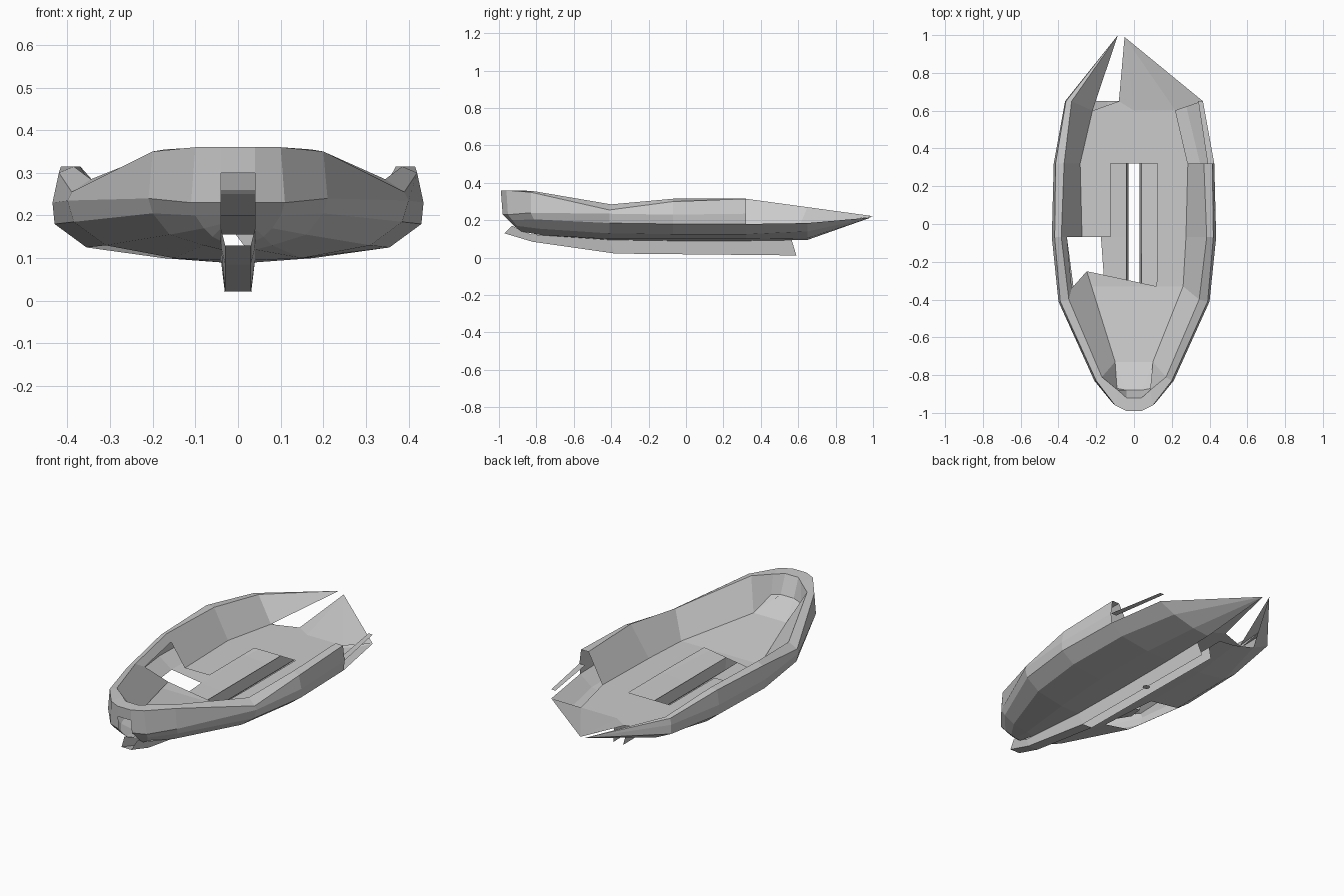
import bpy
import bmesh

default_cube = bpy.data.objects.get("Cube")
if default_cube:
    bpy.data.objects.remove(default_cube, do_unlink=True)

grey = bpy.data.materials.new("plain grey")
grey.use_nodes = True
colour = (0.6, 0.6, 0.6, 1)
grey.diffuse_color = colour
grey.node_tree.nodes["Principled BSDF"].inputs["Base Color"].default_value = colour


def make_part(name, polygons):
    """Join a list of point loops into one flat shaded sheet."""
    bm = bmesh.new()
    for polygon in polygons:
        loop = []
        for point in polygon:
            if point not in loop:
                loop.append(point)
        if len(loop) > 2:
            bm.faces.new([bm.verts.new(point) for point in loop])
    bmesh.ops.remove_doubles(bm, verts=bm.verts, dist=0.0005)
    mesh = bpy.data.meshes.new(name)
    bm.to_mesh(mesh)
    bm.free()
    mesh.materials.append(grey)
    part = bpy.data.objects.new(name, mesh)
    bpy.context.collection.objects.link(part)
    return part


# Lengthwise lines of the boat, each sampled at seven stations from bow to stern
outer_y = [-.99, -.96, -.83, -.41, -.07, .32, .65]
rim_y = [-.92, -.88, -.81, -.4, -.07, .32, .65]
floor_y = [-.88, -.87, -.73, -.33, -.07, .32, .6]
bow_lean = [1, .8, .5, 0, 0, 0, 0]
floor_z = [.26, .25, .2, .155, .155, .155, .155]

lines = [
    # garboard, beside the keel
    (outer_y, [.04, .04, .04, .04, .04, .04, .04], [.17, .14, .12, .095, .09, .09, .095]),
    # bilge
    (outer_y, [.04, .06, .08, .15, .175, .175, .14], [.17, .15, .13, .1, .1, .1, .105]),
    # chine
    (outer_y, [.04, .08, .16, .31, .355, .35, .27], [.18, .17, .155, .13, .125, .125, .14]),
    # lower wale
    (outer_y, [.04, .1, .2, .385, .43, .42, .365], [.2, .2, .205, .185, .18, .18, .185]),
    # upper wale
    (outer_y, [.04, .11, .21, .4, .435, .425, .365], [.23, .23, .24, .235, .23, .235, .235]),
    # outer rim
    (outer_y, [.04, .1, .2, .39, .42, .415, .36], [.36, .36, .35, .255, .3, .315, .27]),
    # inner rim
    (rim_y, [.04, .085, .17, .345, .385, .37, .33], [.36, .36, .355, .285, .315, .315, .27]),
    # floor edge
    (floor_y, [.04, .09, .1, .26, .275, .285, .22], floor_z),
    # floor middle, leaving a long well open amidships
    (floor_y, [0, 0, 0, .12, .125, .125, 0], floor_z),
]
GARBOARD, BILGE, CHINE, LOW_WALE, WALE, RIM, INNER, EDGE, MIDDLE = range(9)
STERN = 6
apex = {1: (-.05, .99, .215), -1: (-.085, 1, .222)}


def point(side, station, line):
    if station > STERN:
        return apex[side]
    ys, xs, zs = lines[line]
    y, x, z = ys[station], xs[station], zs[station]
    if line <= RIM:
        y += max(0, .24 - z) * bow_lean[station]
    return (side * x, y, z)


# Panels that are open on each side, as (station, line)
openings = {
    1: {(5, LOW_WALE), (5, WALE), (5, RIM), (5, INNER),
        (6, LOW_WALE), (6, WALE), (6, RIM), (6, INNER)},
    -1: {(2, INNER), (3, BILGE), (3, INNER), (3, EDGE),
         (6, GARBOARD), (6, BILGE), (6, EDGE)},
}


def planking(name, side, first, last):
    """Panels between neighbouring lines along the whole boat."""
    panels = []
    for line in range(first, last):
        for station in range(STERN + 1):
            if (station, line) in openings[side]:
                continue
            quad = [point(side, station, line), point(side, station + 1, line),
                    point(side, station + 1, line + 1), point(side, station, line + 1)]
            panels.append(quad if side > 0 else quad[::-1])
    make_part(name, panels)


for side, word in ((1, "left"), (-1, "right")):
    planking("hull_" + word, side, GARBOARD, WALE)
    planking("topside_" + word, side, WALE, RIM)
    planking("rim_" + word, side, RIM, INNER)
    planking("inner_wall_" + word, side, INNER, EDGE)
    planking("floor_" + word, side, EDGE, MIDDLE)

# Thin ledge and stern panel on the cut-down left quarter
make_part("ledge_left", [
    [point(1, 5, WALE), point(1, 6, WALE), (.34, .65, .235), (.39, .32, .235)],
])
make_part("stern_panel_left", [
    [point(1, 6, EDGE), point(1, 6, LOW_WALE), apex[1]],
])

# Inner wall running down to the opening on the right
wall_front = (-.33, -.34, .25)
deck_corner = (-.25, -.25, .155)
make_part("opening_wall_right", [
    [point(-1, 2, INNER), point(-1, 2, EDGE), deck_corner, wall_front, point(-1, 3, INNER)],
    [point(-1, 3, INNER), wall_front, (-.355, -.07, .28), point(-1, 4, INNER)],
])

# Floor infill before and behind the open well
tail_corner = (-.08, .65, .155)
make_part("floor_infill", [
    [point(1, 2, MIDDLE), point(1, 3, MIDDLE), point(-1, 3, MIDDLE)],
    [point(-1, 3, EDGE), point(-1, 3, MIDDLE), point(1, 3, MIDDLE), deck_corner],
    [point(1, 5, MIDDLE), point(1, 6, MIDDLE), point(-1, 5, MIDDLE)],
    [point(1, 6, MIDDLE), apex[1], tail_corner],
    [point(1, 6, MIDDLE), tail_corner, point(-1, 6, EDGE)],
])

# Stem: a narrow profile carried across the bow, open below
stem_profile = [(-.985, .3), (-.99, .36), (-.92, .36), (-.88, .26)]
make_part("stem", [
    [(-.04, *low), (.04, *low), (.04, *high), (-.04, *high)]
    for low, high in zip(stem_profile, stem_profile[1:])
])

# Bottom planking over the keel ends, fore and aft of the slot
make_part("bow_floor", [
    [point(-1, 0, EDGE), point(1, 0, EDGE), point(1, 2, EDGE), point(-1, 2, EDGE)],
])

# Keel: two side walls, closed underneath only at the front
keel_top = [(-.93, .17), (-.83, .125), (-.41, .095), (.565, .095)]
keel_foot = [(-.97, .13), (-.82, .085), (-.38, .022), (.59, .012)]
keel = []
for i in range(3):
    for side in (1, -1):
        wall = [(side * .03, *keel_foot[i]), (side * .03, *keel_foot[i + 1]),
                (side * .04, *keel_top[i + 1]), (side * .04, *keel_top[i])]
        keel.append(wall if side > 0 else wall[::-1])
    if i < 2:
        keel.append([(-.03, *keel_foot[i]), (-.03, *keel_foot[i + 1]),
                     (.03, *keel_foot[i + 1]), (.03, *keel_foot[i])])
make_part("keel", keel)

# Small flat disc under the keel
bpy.ops.mesh.primitive_circle_add(vertices=8, radius=.02, fill_type='NGON', location=(.05, .16, 0))
disc = bpy.context.object
disc.name = "drain_disc"
disc.data.materials.append(grey)
